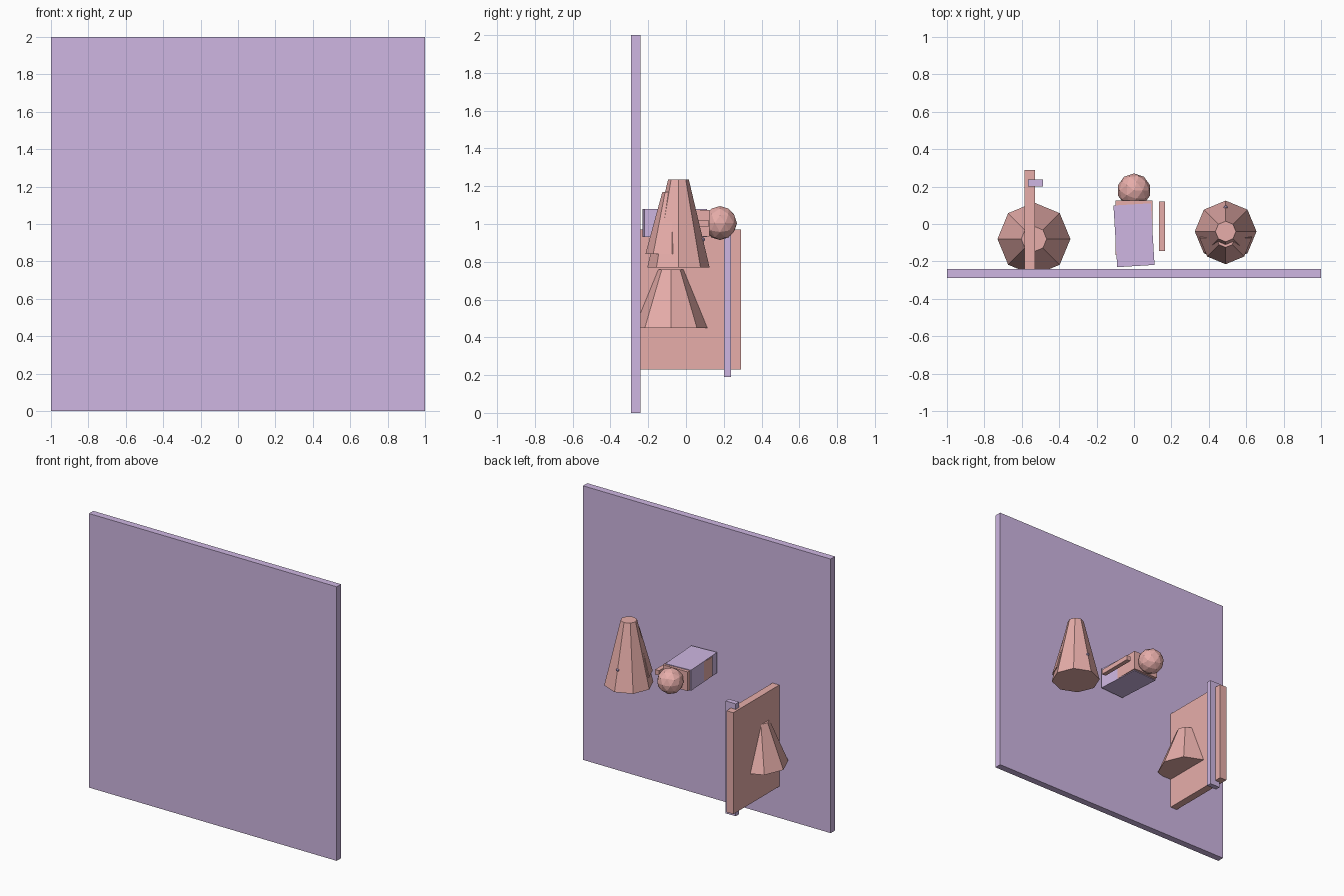
import bpy
import math

if "Cube" in bpy.data.objects:
    bpy.data.objects.remove(bpy.data.objects["Cube"])


def material(name, rgb):
    m = bpy.data.materials.new(name)
    m.diffuse_color = (*rgb, 1)
    m.use_nodes = True
    m.node_tree.nodes["Principled BSDF"].inputs["Base Color"].default_value = m.diffuse_color
    return m


PURPLE = material("purple", (0.62, 0.47, 0.76))
RED = material("red", (0.80, 0.42, 0.40))


def finish(name, mat):
    o = bpy.context.object
    o.name = name
    o.data.materials.append(mat)
    return o


def box(name, lo, hi, mat, turn=0):
    centre = [(a + b) / 2 for a, b in zip(lo, hi)]
    bpy.ops.mesh.primitive_cube_add(size=1, location=centre,
                                    rotation=(0, 0, math.radians(turn)))
    o = finish(name, mat)
    o.scale = [b - a for a, b in zip(lo, hi)]
    return o


def cone(name, x, y, z0, z1, r0, r1, mat):
    bpy.ops.mesh.primitive_cone_add(vertices=8, radius1=r0, radius2=r1,
                                    depth=z1 - z0, location=(x, y, (z0 + z1) / 2))
    return finish(name, mat)


def ball(name, loc, r, detail, mat):
    bpy.ops.mesh.primitive_ico_sphere_add(subdivisions=detail, radius=r, location=loc)
    return finish(name, mat)


# Upright wall at the front
box("wall", (-1, -0.29, 0), (1, -0.24, 2), PURPLE)

# Tall eight-sided cone with a second one leaning out of its front, and a button
cone("tall_cone", 0.49, -0.04, 0.77, 1.235, 0.165, 0.055, RED)
cone("inner_cone", 0.49, -0.075, 0.84, 1.17, 0.14, 0.05, RED)
ball("button", (0.49, 0.09, 0.918), 0.012, 1, PURPLE)

# Middle block: slightly turned shell over a red core, with side bar and ball
box("block_shell", (-0.10, -0.225, 0.93), (0.10, 0.105, 1.08), PURPLE, 3.5)
box("block_core", (-0.10, -0.165, 0.935), (0.10, 0.125, 1.075), RED)
box("side_bar", (0.133, -0.145, 0.985), (0.165, 0.12, 1.02), RED)
ball("block_ball", (0, 0.18, 1.005), 0.09, 2, RED)

# Side panel with a vertical rail and a low cone passing through it
box("side_panel", (-0.585, -0.24, 0.23), (-0.53, 0.29, 0.97), RED)
box("rail", (-0.568, 0.20, 0.19), (-0.487, 0.238, 1.01), PURPLE)
cone("low_cone", -0.535, -0.08, 0.45, 0.76, 0.195, 0.068, RED)
